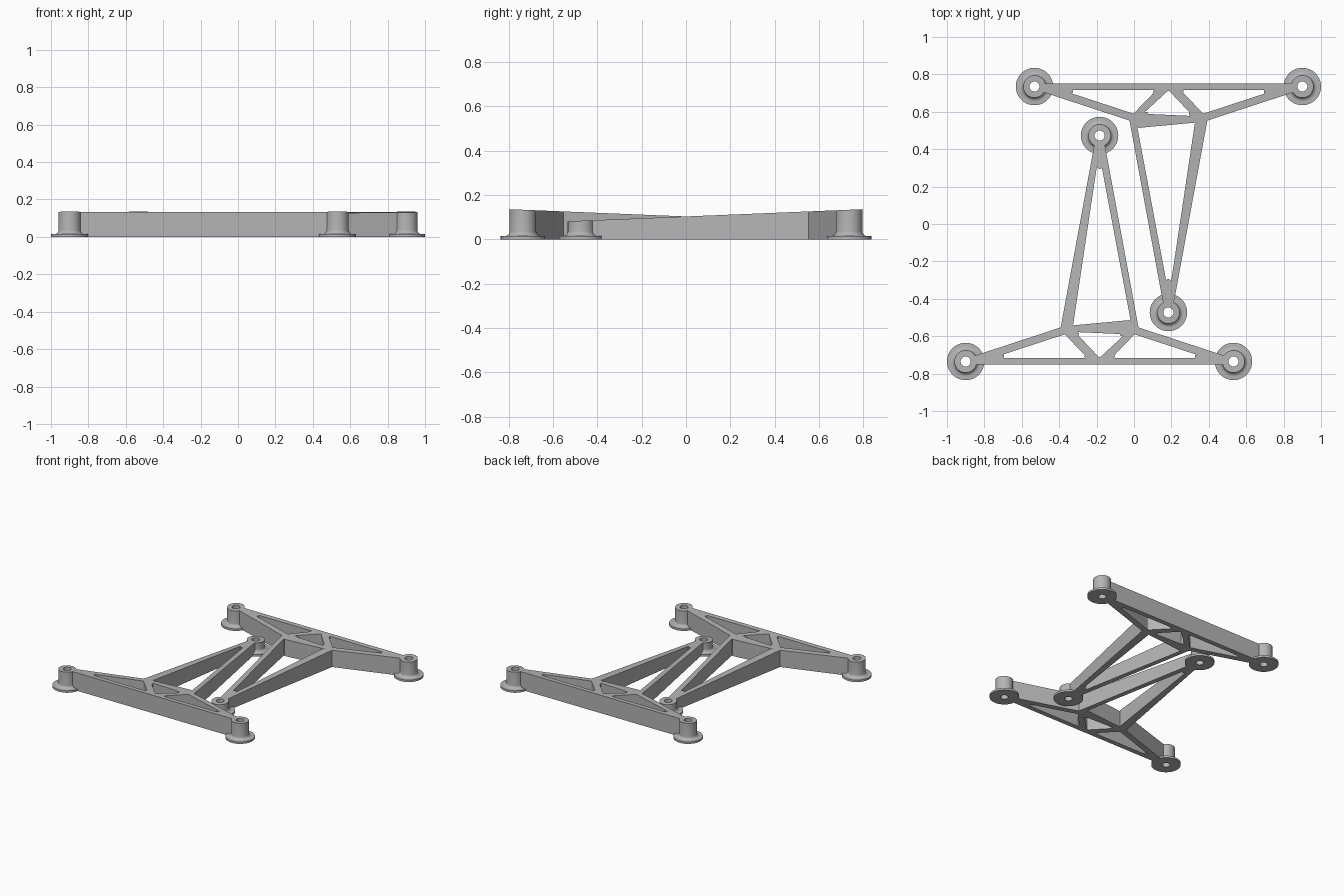
import bpy, bmesh, math
from mathutils import Vector

if "Cube" in bpy.data.objects:
    bpy.data.objects.remove(bpy.data.objects["Cube"])

CX = -0.184                      # centre line of one frame
grey = bpy.data.materials.new("light grey")
grey.diffuse_color = (0.46, 0.46, 0.46, 1)
grey.use_nodes = True
grey.node_tree.nodes["Principled BSDF"].inputs["Base Color"].default_value = grey.diffuse_color


def top_z(y):
    """Sloping top plane: tall at the wide end, low at the tip."""
    return 0.103 - 0.041 * y


def rounded(points, r, steps=5):
    """Replace every corner of a polygon by a small tangent arc."""
    out = []
    for i, p in enumerate(points):
        p = Vector(p)
        a = (Vector(points[i - 1]) - p).normalized()
        b = (Vector(points[(i + 1) % len(points)]) - p).normalized()
        half = a.angle(b) / 2
        centre = p + (a + b).normalized() * r / math.sin(half)
        start = p + a * r / math.tan(half) - centre
        turn = math.pi - 2 * half
        if start.x * b.y - start.y * b.x < 0:
            turn = -turn
        for k in range(steps + 1):
            t = turn * k / steps
            c, s = math.cos(t), math.sin(t)
            out.append(centre + Vector((start.x * c - start.y * s,
                                        start.x * s + start.y * c)))
    return out


def finish(name, mesh, rotation):
    mesh.name = name
    mesh.materials.clear()
    mesh.materials.append(grey)
    obj = bpy.data.objects.new(name, mesh)
    bpy.context.collection.objects.link(obj)
    obj.rotation_euler.z = rotation
    bpy.ops.object.select_all(action='DESELECT')
    obj.select_set(True)
    bpy.context.view_layer.objects.active = obj
    bpy.ops.object.shade_smooth_by_angle(angle=math.radians(30))


def make_truss(name, rotation):
    # outer outline, right half then mirrored left half
    right = [(0.661, -0.752), (0.671, -0.705), (0.208, -0.553), (0.027, 0.43)]
    outline = right + [(-x, y) for x, y in reversed(right)]
    # lightening windows
    side = [(0.575, -0.717), (0.05, -0.717), (0.187, -0.59)]
    loops = [outline,
             rounded(side, 0.009),
             rounded([(-x, y) for x, y in side], 0.009),
             rounded([(0.148, -0.578), (-0.148, -0.578), (0, -0.715)], 0.011),
             rounded([(0.171, -0.543), (-0.171, -0.543), (0, 0.389)], 0.0145)]
    curve = bpy.data.curves.new(name, 'CURVE')
    curve.dimensions = '2D'
    curve.fill_mode = 'BOTH'
    curve.extrude = 0.5
    for loop in loops:
        sp = curve.splines.new('POLY')
        sp.points.add(len(loop) - 1)
        for pt, q in zip(sp.points, loop):
            pt.co = (q[0] + CX, q[1], 0, 1)
        sp.use_cyclic_u = True
    helper = bpy.data.objects.new("helper", curve)
    bpy.context.collection.objects.link(helper)
    deps = bpy.context.evaluated_depsgraph_get()
    mesh = bpy.data.meshes.new_from_object(helper.evaluated_get(deps))
    bpy.data.objects.remove(helper)
    bm = bmesh.new()
    bm.from_mesh(mesh)
    bmesh.ops.remove_doubles(bm, verts=bm.verts, dist=1e-5)
    for v in bm.verts:
        v.co.z = top_z(v.co.y) if v.co.z > 0 else 0
    bmesh.ops.recalc_face_normals(bm, faces=bm.faces)
    bm.to_mesh(mesh)
    bm.free()
    finish(name, mesh, rotation)


def make_foot(name, x, y, rotation, segments=48):
    # hollow post with a filleted round flange; None marks the sloping top
    profile = [(0.027, 0), (0.1, 0), (0.1, 0.015)]
    for k in range(6):
        t = math.pi / 2 * k / 5
        profile.append((0.08 - 0.02 * math.sin(t), 0.035 - 0.02 * math.cos(t)))
    profile += [(0.06, None), (0.027, None)]
    bm = bmesh.new()
    rings = []
    for r, z in profile:
        ring = []
        for i in range(segments):
            a = 2 * math.pi * i / segments
            py = y + r * math.sin(a)
            ring.append(bm.verts.new((x + r * math.cos(a), py,
                                      top_z(py) if z is None else z)))
        rings.append(ring)
    for j, ring in enumerate(rings):
        nxt = rings[(j + 1) % len(rings)]
        for i in range(segments):
            k = (i + 1) % segments
            bm.faces.new((ring[i], ring[k], nxt[k], nxt[i]))
    bmesh.ops.recalc_face_normals(bm, faces=bm.faces)
    mesh = bpy.data.meshes.new(name)
    bm.to_mesh(mesh)
    bm.free()
    finish(name, mesh, rotation)


# two identical frames, interlocked by a half turn
for label, rot in (("front", 0), ("back", math.pi)):
    make_truss(label + "_truss_frame", rot)
    make_foot(label + "_outer_foot", CX - 0.716, -0.735, rot)
    make_foot(label + "_inner_foot", CX + 0.716, -0.735, rot)
    make_foot(label + "_tip_foot", CX, 0.473, rot)
